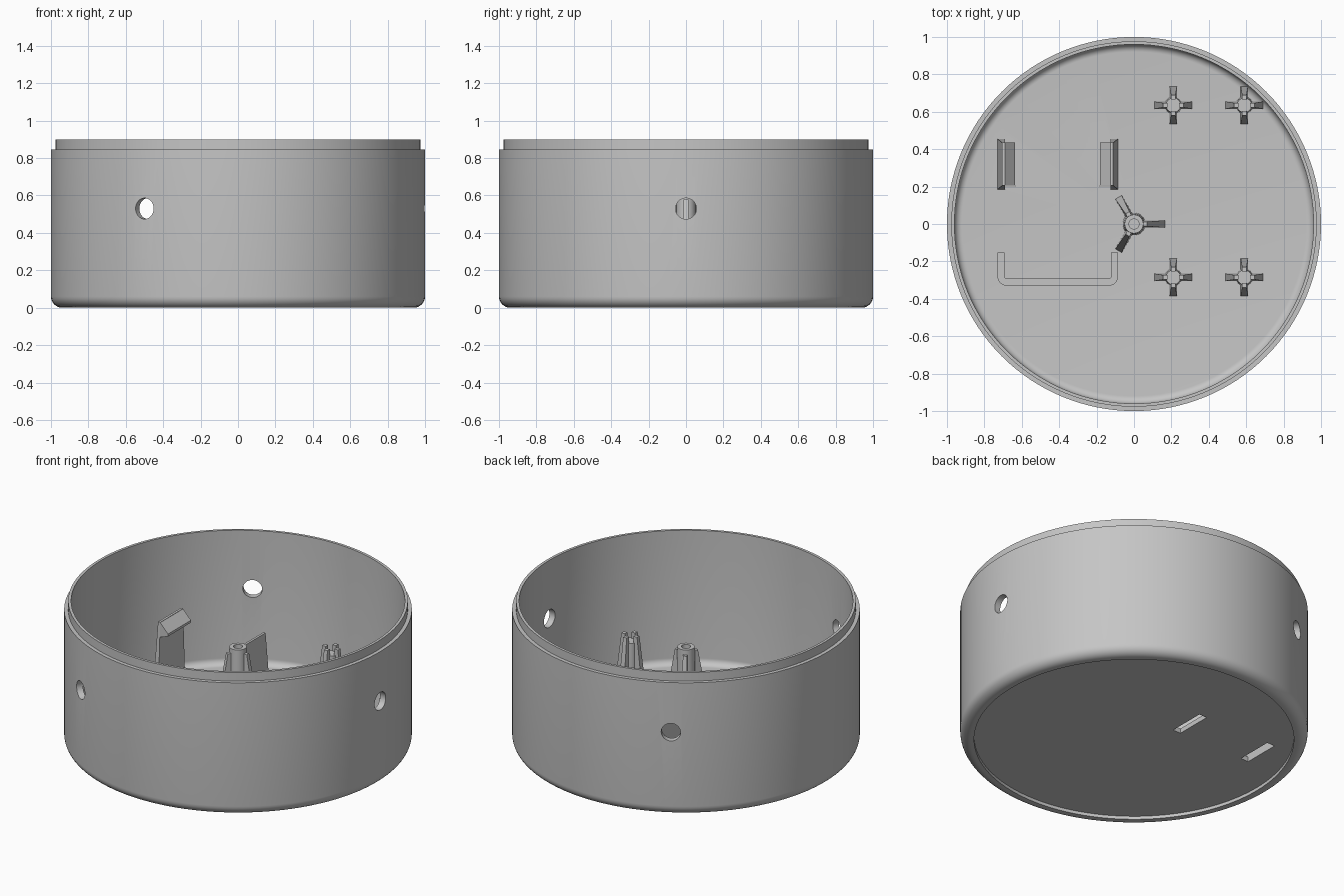
import bpy, bmesh, math
from mathutils import Matrix, Vector

cube = bpy.data.objects.get("Cube")
if cube:
    bpy.data.objects.remove(cube, do_unlink=True)

GREY = (0.56, 0.56, 0.56, 1)
mat = bpy.data.materials.new("light_grey_plastic")
mat.use_nodes = True
mat.diffuse_color = GREY
mat.node_tree.nodes["Principled BSDF"].inputs["Base Color"].default_value = GREY

FLOOR = 0.05
BASE = FLOOR - 0.01


def finish(name, bm):
    """Turn a bmesh into a smooth-by-angle object."""
    bmesh.ops.recalc_face_normals(bm, faces=bm.faces)
    mesh = bpy.data.meshes.new(name)
    bm.to_mesh(mesh)
    bm.free()
    mesh.materials.append(mat)
    ob = bpy.data.objects.new(name, mesh)
    bpy.context.collection.objects.link(ob)
    smooth(ob)
    return ob


def activate(ob):
    bpy.ops.object.select_all(action='DESELECT')
    ob.select_set(True)
    bpy.context.view_layer.objects.active = ob


def smooth(ob):
    activate(ob)
    bpy.ops.object.shade_smooth_by_angle(angle=math.radians(30))


def lathe(bm, profile, steps, centre=(0, 0)):
    """Revolve an (r, z) profile about a vertical axis."""
    verts = [bm.verts.new((centre[0] + r, centre[1], z)) for r, z in profile]
    edges = [bm.edges.new(p) for p in zip(verts, verts[1:])]
    bmesh.ops.spin(bm, geom=verts + edges, cent=(*centre, 0), axis=(0, 0, 1),
                   angle=2 * math.pi, steps=steps, use_merge=True)
    bmesh.ops.remove_doubles(bm, verts=bm.verts, dist=1e-5)


def loft(bm, low, high):
    """Solid between two matching loops of 3D points."""
    a = [bm.verts.new(p) for p in low]
    b = [bm.verts.new(p) for p in high]
    bm.faces.new(a)
    bm.faces.new(b)
    n = len(a)
    for i in range(n):
        j = (i + 1) % n
        bm.faces.new((a[i], a[j], b[j], b[i]))


def rect(x0, x1, y0, y1, z):
    return [(x0, y0, z), (x1, y0, z), (x1, y1, z), (x0, y1, z)]


def fin(bm, centre, angle, inner, foot, tip, top):
    """Drafted rib leaning against a post."""
    m = Matrix.Translation((*centre, 0)) @ Matrix.Rotation(angle, 4, 'Z')
    low = rect(inner, foot, -0.02, 0.02, BASE)
    high = rect(inner, tip, -0.012, 0.012, top)
    loft(bm, [m @ Vector(p) for p in low], [m @ Vector(p) for p in high])


def arc(cx, cz, r, start, end, n=8):
    angles = [math.radians(start + (end - start) * i / n) for i in range(n + 1)]
    return [(cx + r * math.cos(a), cz + r * math.sin(a)) for a in angles]


# Round shell with recessed underside, rounded foot and stepped lip
profile = [(0, 0.02), (0.92, 0.02), (0.92, 0)]
profile += arc(0.94, 0.06, 0.06, -90, 0)
profile += [(1, 0.845), (0.977, 0.845), (0.977, 0.9), (0.96, 0.9)]
profile += arc(0.92, FLOOR + 0.04, 0.04, 0, -90) + [(0, FLOOR)]
bm = bmesh.new()
lathe(bm, profile, 128)
shell = finish("round_shell", bm)

# Cutters: three side holes and a slot under each clip hook
MID = -0.408
bm = bmesh.new()
for k in range(3):
    m = (Matrix.Rotation(k * math.tau / 3, 4, 'Z') @ Matrix.Translation((0.98, 0, 0.53))
         @ Matrix.Rotation(math.pi / 2, 4, 'Y'))
    bmesh.ops.create_cone(bm, cap_ends=True, segments=32, radius1=0.056,
                          radius2=0.056, depth=0.2, matrix=m)
for side in (-1, 1):
    xs = sorted((MID + side * 0.282, MID + side * 0.227))
    loft(bm, rect(*xs, 0.2, 0.435, -0.1), rect(*xs, 0.2, 0.435, 0.15))
cutter = finish("hole_cutter", bm)
cutter.hide_render = True
mod = shell.modifiers.new("holes", 'BOOLEAN')
mod.object = cutter
mod.solver = 'EXACT'
activate(shell)
bpy.ops.object.modifier_apply(modifier=mod.name)
bpy.data.objects.remove(cutter, do_unlink=True)
smooth(shell)

# Pair of facing snap clips: drafted plate plus wedge hook
for side, label in ((-1, "right"), (1, "left")):
    bm = bmesh.new()
    x = lambda d: MID + side * d
    loft(bm, rect(x(0.282), x(0.322), 0.185, 0.455, BASE),
         rect(x(0.282), x(0.297), 0.205, 0.435, 0.5))
    hook = [(0.284, 0.5), (0.227, 0.44), (0.227, 0.425), (0.284, 0.405)]
    loft(bm, [(x(d), 0.205, z) for d, z in hook], [(x(d), 0.435, z) for d, z in hook])
    finish(label + "_clip", bm)

# Four cross-shaped support posts
for i, px in enumerate((0.21, 0.59)):
    for j, py in enumerate((-0.285, 0.635)):
        bm = bmesh.new()
        lathe(bm, [(0, BASE), (0.046, BASE), (0.04, 0.38), (0, 0.38)], 16, (px, py))
        for k in range(4):
            fin(bm, (px, py), k * math.pi / 2, 0.03, 0.102, 0.055, 0.42)
        finish(f"cross_post_{i}_{j}", bm)

# Central screw post with three ribs
bm = bmesh.new()
lathe(bm, [(0, 0.2), (0.027, 0.2), (0.027, 0.61), (0.05, 0.61), (0.06, BASE), (0, BASE)], 32)
for k in range(3):
    fin(bm, (0, 0), k * math.tau / 3, 0.042, 0.167, 0.07, 0.58)
finish("centre_post", bm)

# U-shaped retaining wall
def u_line(r):
    pts = [(-0.68 - r, -0.152)] + arc(-0.68, -0.28, r, 180, 270)
    return pts + arc(-0.135, -0.28, r, 270, 360) + [(-0.135 + r, -0.152)]


bm = bmesh.new()
loop = u_line(0.05) + u_line(0.012)[::-1]
loft(bm, [(*p, BASE) for p in loop], [(*p, 0.2) for p in loop])
finish("retaining_wall", bm)
